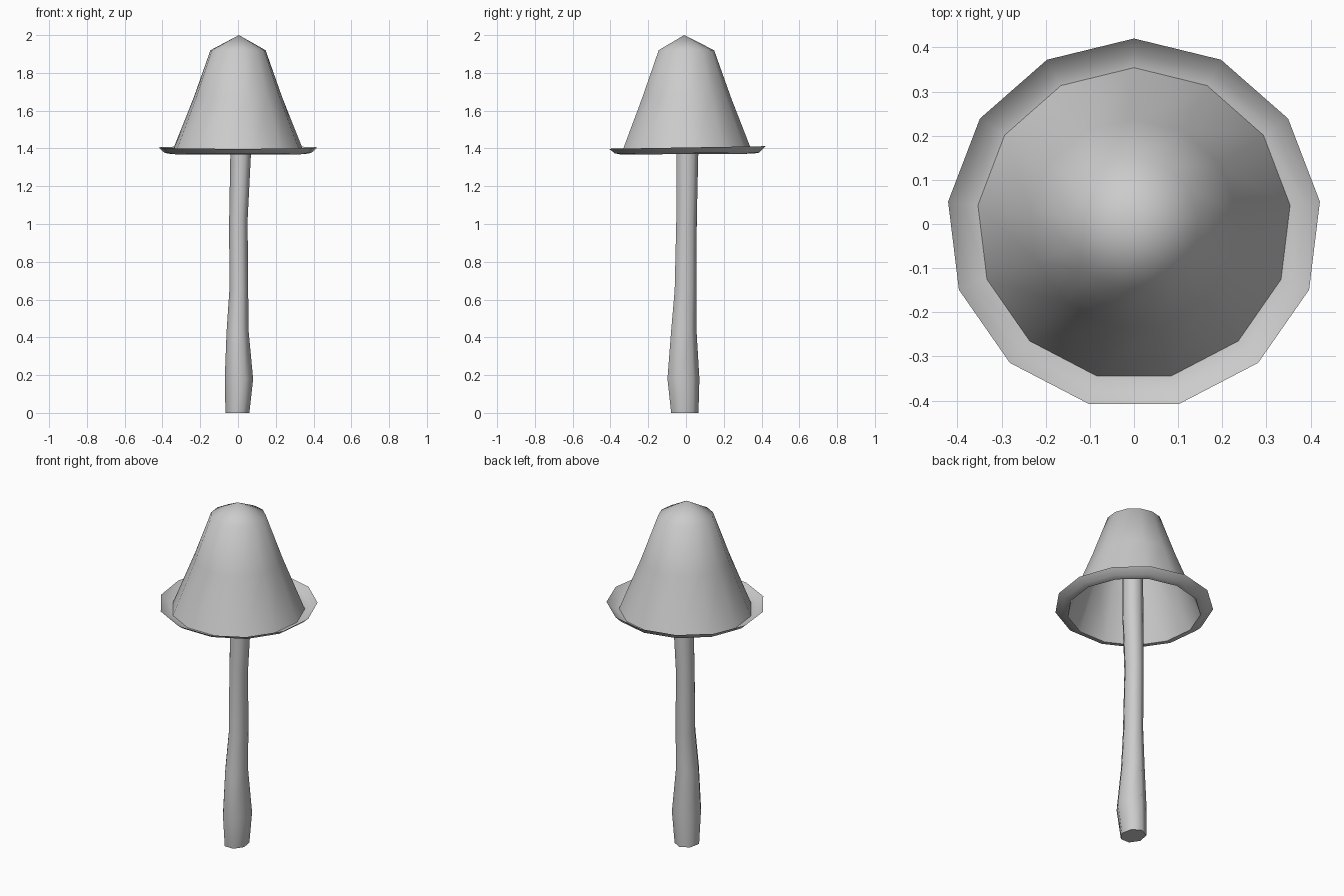
import bpy, bmesh, math

if "Cube" in bpy.data.objects:
    bpy.data.objects.remove(bpy.data.objects["Cube"])


def loft(name, rings, sides, start, cap_bottom=False, tip=None):
    """Skin a stack of rings (cx, cy, rx, ry, z), listed bottom to top."""
    bm = bmesh.new()
    loops = []
    for cx, cy, rx, ry, z in rings:
        angles = [start + math.tau * i / sides for i in range(sides)]
        loops.append([bm.verts.new((cx + rx * math.cos(a), cy + ry * math.sin(a), z))
                      for a in angles])
    for low, high in zip(loops, loops[1:]):
        for i in range(sides):
            j = (i + 1) % sides
            bm.faces.new((low[i], low[j], high[j], high[i]))
    if cap_bottom:
        bm.faces.new(loops[0][::-1])
    if tip:
        top = bm.verts.new(tip)
        for i in range(sides):
            bm.faces.new((loops[-1][i], loops[-1][(i + 1) % sides], top))
    mesh = bpy.data.meshes.new(name)
    bm.to_mesh(mesh)
    bm.free()
    obj = bpy.data.objects.new(name, mesh)
    bpy.context.collection.objects.link(obj)
    bpy.ops.object.select_all(action='DESELECT')
    obj.select_set(True)
    bpy.context.view_layer.objects.active = obj
    bpy.ops.object.shade_smooth_by_angle(angle=math.radians(60))
    return obj


# Thin bell-shaped cap with an upturned brim
cap = loft("mushroom_cap", [
    (0.0, 0.0, 0.424, 0.420, 1.405),
    (0.0, 0.0, 0.392, 0.388, 1.376),
    (0.0, 0.0, 0.356, 0.354, 1.370),
    (0.0, 0.0, 0.236, 0.238, 1.67),
    (0.0, 0.0, 0.147, 0.149, 1.92),
], 13, math.pi / 2, tip=(0.005, -0.01, 2.0))

# Slight waviness of the brim
for i, v in enumerate(cap.data.vertices):
    if i < 39:
        a = math.atan2(v.co.y, v.co.x)
        v.co.z += 0.007 * math.sin(a) * (1 if i < 13 else 0.3)

# Slender, slightly bent stem running up inside the cap
loft("mushroom_stem", [
    (-0.003, -0.010, 0.065, 0.076, 0.0),
    (0.005, -0.018, 0.077, 0.089, 0.18),
    (-0.002, -0.015, 0.060, 0.071, 0.43),
    (0.004, -0.005, 0.051, 0.061, 0.65),
    (0.002, 0.000, 0.050, 0.057, 1.02),
    (0.014, 0.004, 0.056, 0.061, 1.37),
    (0.016, 0.004, 0.054, 0.058, 1.88),
], 7, math.radians(90), cap_bottom=True, tip=(0.016, 0.004, 1.89))
